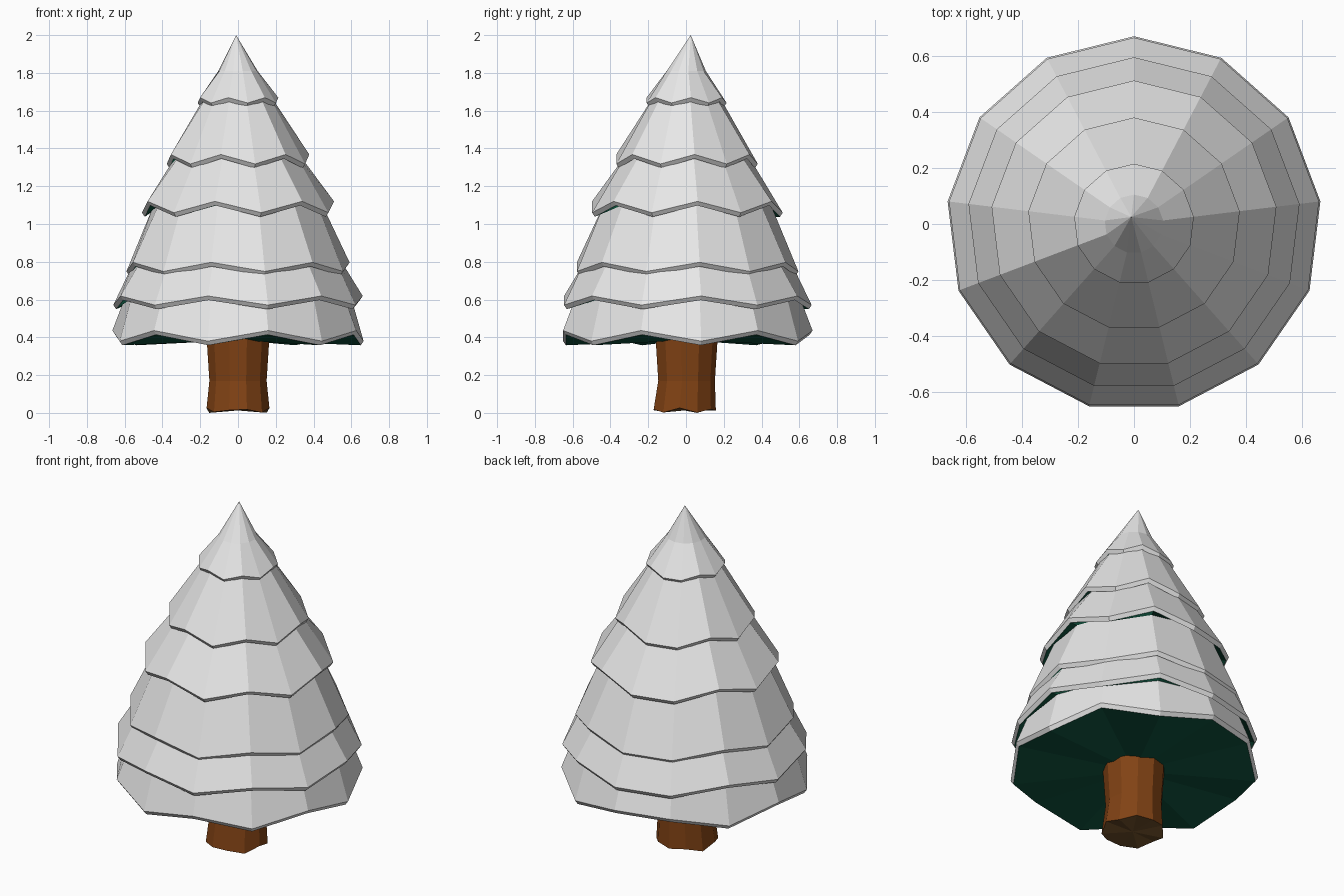
import bpy, bmesh, math

if "Cube" in bpy.data.objects:
    bpy.data.objects.remove(bpy.data.objects["Cube"])


def material(name, rgb):
    m = bpy.data.materials.new(name)
    m.diffuse_color = (*rgb, 1)
    m.use_nodes = True
    m.node_tree.nodes["Principled BSDF"].inputs["Base Color"].default_value = m.diffuse_color
    return m


SNOW = material("snow_white", (0.8, 0.8, 0.8))
GREEN = material("dark_green", (0.005, 0.09, 0.05))
BARK = material("bark_brown", (0.22, 0.055, 0.007))
WOOD = material("cut_wood", (0.16, 0.078, 0.022))


def ring(bm, n, r, z, centre=(0, 0)):
    """Ring of n vertices, the first at +y, going clockwise; z is a function of the index."""
    return [bm.verts.new((centre[0] + r * math.sin(math.tau * k / n),
                          centre[1] + r * math.cos(math.tau * k / n), z(k)))
            for k in range(n)]


def bridge(bm, a, b, mat):
    n = len(a)
    for k in range(n):
        bm.faces.new((a[k], a[(k + 1) % n], b[(k + 1) % n], b[k])).material_index = mat


def fan(bm, a, co, mat):
    c = bm.verts.new(co)
    n = len(a)
    for k in range(n):
        bm.faces.new((a[k], a[(k + 1) % n], c)).material_index = mat


def finish(bm, name, mats):
    bmesh.ops.recalc_face_normals(bm, faces=bm.faces[:])
    me = bpy.data.meshes.new(name)
    bm.to_mesh(me)
    bm.free()
    for m in mats:
        me.materials.append(m)
    ob = bpy.data.objects.new(name, me)
    bpy.context.collection.objects.link(ob)


# Snowy branches: one stepped skin, each tier has a zigzag rim and a green underside
# tier: rim radius, rim height, zigzag (plus raises odd corners), tuck radius, tuck height
TIERS = [
    (0.67, 0.408, -0.028, 0.605, 0.605),
    (0.665, 0.595, 0.024, 0.562, 0.785),
    (0.595, 0.773, 0.024, 0.450, 1.10),
    (0.512, 1.09, 0.03, 0.325, 1.37),
    (0.38, 1.343, 0.025, 0.180, 1.67),
    (0.215, 1.655, 0.014, 0.105, 1.81),
]
SIDES = 13
bm = bmesh.new()
below = None
for r, z, amp, tuck_r, tuck_z in TIERS:
    def rim_z(k):
        return z + (amp if k % 2 else -amp)
    lip = ring(bm, SIDES, r - 0.015, lambda k: rim_z(k) - 0.022)
    rim = ring(bm, SIDES, r, rim_z)
    tuck = ring(bm, SIDES, tuck_r, lambda k: tuck_z)
    if below:
        bridge(bm, below, lip, 1)
    else:
        fan(bm, lip, (0, 0, 0.385), 1)
    bridge(bm, lip, rim, 0)
    bridge(bm, rim, tuck, 0)
    below = tuck
fan(bm, below, (-0.01, 0.025, 2.0), 0)
finish(bm, "snowy_branches", [SNOW, GREEN])

# Trunk: slightly waisted, with an uneven sawn base
bm = bmesh.new()
base = ring(bm, 11, 0.168, lambda k: 0.013 + 0.013 * math.sin(k * 2.6), (0, -0.01))
waist = ring(bm, 11, 0.153, lambda k: 0.17)
top = ring(bm, 11, 0.168, lambda k: 0.40)
fan(bm, base, (0, -0.01, 0.013), 1)
bridge(bm, base, waist, 0)
bridge(bm, waist, top, 0)
finish(bm, "trunk", [BARK, WOOD])
